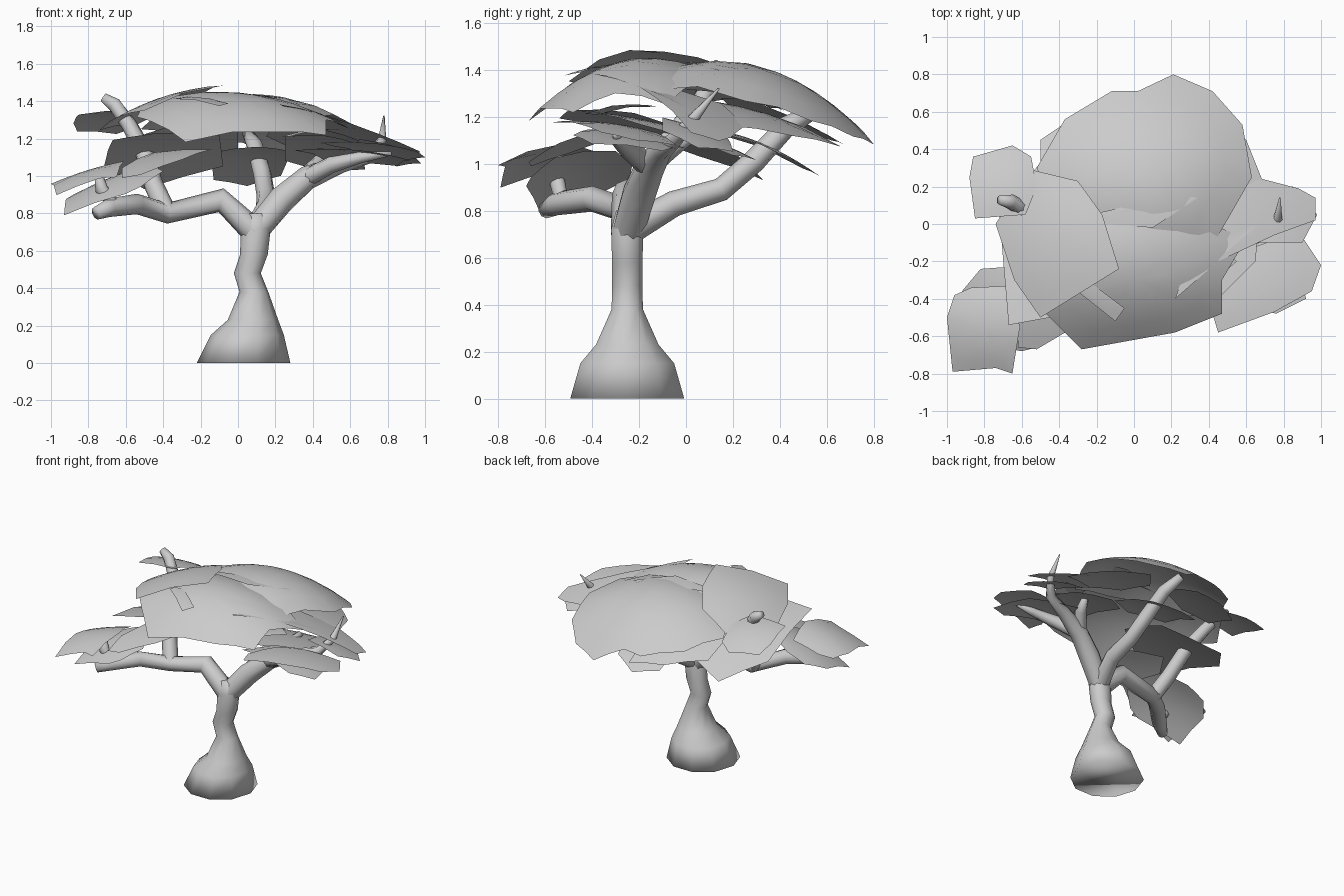
import bpy, bmesh, math
from mathutils import Vector

if "Cube" in bpy.data.objects:
    bpy.data.objects.remove(bpy.data.objects["Cube"])


def finish(name, bm):
    bmesh.ops.remove_doubles(bm, verts=bm.verts, dist=1e-5)
    me = bpy.data.meshes.new(name)
    bm.to_mesh(me)
    bm.free()
    for p in me.polygons:
        p.use_smooth = True
    ob = bpy.data.objects.new(name, me)
    bpy.context.collection.objects.link(ob)
    return ob


def bridge(bm, rings):
    for a, b in zip(rings, rings[1:]):
        n = len(a)
        for i in range(n):
            j = (i + 1) % n
            bm.faces.new((a[i], a[j], b[j], b[i]))


def limb(name, pts, sides=8):
    """Tapered tube through (x, y, z, radius) points, closed at the tip."""
    bm = bmesh.new()
    P = [Vector(p[:3]) for p in pts]
    rings = []
    for i, p in enumerate(P):
        t = P[min(i + 1, len(P) - 1)] - P[max(i - 1, 0)]
        q = t.to_track_quat('Z', 'Y')
        r = pts[i][3]
        rings.append([bm.verts.new(p + q @ Vector((r * math.cos(a), r * math.sin(a), 0)))
                      for a in (2 * math.pi * k / sides for k in range(sides))])
    bridge(bm, rings)
    bm.faces.new(rings[-1])
    return finish(name, bm)


def leaf_sheet(name, outline, peak, slope=(0, 0), bend=(0.5, 0.5), rings=4):
    """Open curved sheet: plan outline draped over a tilted dome about peak."""
    bm = bmesh.new()
    O = [Vector(p) for p in outline]
    if sum(a.x * b.y - a.y * b.x for a, b in zip(O, O[1:] + O[:1])) < 0:
        O.reverse()
    edge = []
    for a, b in zip(O, O[1:] + O[:1]):
        edge += [a, (a + b) / 2]
    c = sum(O, Vector((0, 0))) / len(O)

    def drape(p):
        dx, dy = p.x - peak[0], p.y - peak[1]
        z = peak[2] + slope[0] * dx + slope[1] * dy - bend[0] * dx * dx - bend[1] * dy * dy
        return bm.verts.new((p.x, p.y, z))

    loops = [[drape(c.lerp(p, k / rings)) for p in edge] for k in range(rings, 0, -1)]
    bridge(bm, loops)
    mid, last = drape(c), loops[-1]
    for i in range(len(last)):
        bm.faces.new((last[i], last[(i + 1) % len(last)], mid))
    return finish(name, bm)


# Trunk: flared, lopsided foot and narrow waist (x, z, half width x, half width y)
bm = bmesh.new()
rings = []
for x, z, rx, ry in [(.03, 0, .25, .255), (.05, .15, .195, .21), (.08, .23, .135, .14),
                     (.085, .38, .077, .07), (.05, .48, .072, .068), (.085, .58, .074, .068),
                     (.095, .72, .08, .072), (.1, .80, .06, .05)]:
    rings.append([bm.verts.new((x + rx * math.cos(a), -.25 + ry * math.sin(a), z))
                  for a in (2 * math.pi * k / 10 for k in range(10))])
bridge(bm, rings)
bm.faces.new(rings[-1])
bm.faces.new(rings[0][::-1])
finish("trunk", bm)

# Branches
limb("left_branch", [(.09, -.25, .70, .07), (-.09, -.25, .87, .065), (-.38, -.25, .80, .055),
                     (-.54, -.40, .85, .055), (-.69, -.55, .83, .05), (-.76, -.6, .80, .035)])
limb("left_twig", [(-.66, -.53, .84, .03), (-.73, -.55, .93, .035), (-.75, -.53, 1.03, .02)])
limb("left_rising_branch", [(-.38, -.26, .80, .055), (-.45, -.17, .95, .052), (-.5, -.05, 1.12, .05),
                            (-.58, .07, 1.27, .042), (-.66, .12, 1.38, .04), (-.72, .13, 1.42, .025)])
limb("right_branch", [(.09, -.25, .70, .07), (.23, -.2, .87, .075), (.37, -.15, .99, .065),
                      (.55, -.1, 1.06, .045), (.70, -.05, 1.10, .035), (.77, .03, 1.19, .025),
                      (.78, .14, 1.32, .004)])
limb("right_front_twig", [(.35, -.15, .98, .05), (.5, -.24, 1.06, .045), (.66, -.29, 1.10, .03),
                          (.82, -.3, 1.12, .012)])
limb("right_back_twig", [(.34, -.16, .98, .045), (.44, -.04, 1.08, .04), (.48, .06, 1.14, .02)])
limb("back_branch", [(.1, -.24, .72, .065), (.15, -.05, .83, .055), (.15, .15, .89, .05),
                     (.13, .29, 1.01, .05), (.09, .43, 1.16, .045), (.05, .56, 1.23, .03)])

# Crown: overlapping main sheets
leaf_sheet("front_crown", [(-.54, -.4), (-.46, -.49), (-.28, -.67), (.22, -.58), (.47, -.48), (.47, -.3),
                           (.6, -.08), (.3, .05), (-.3, .05), (-.48, -.1)],
           (-.05, -.15, 1.45), slope=(-.04, 0), bend=(.4, .95))
leaf_sheet("back_crown", [(-.52, .3), (-.37, .56), (-.12, .71), (.02, .71), (.21, .80), (.42, .71),
                          (.58, .53), (.63, .25), (.4, -.15), (.1, -.15), (-.4, 0)],
           (.06, .08, 1.435), slope=(0, .1), bend=(.5, .8))
leaf_sheet("left_crown", [(-.74, 0), (-.64, -.3), (-.5, -.5), (-.08, -.24), (-.17, .05),
                          (-.3, .23), (-.55, .29)],
           (-.2, -.12, 1.47), slope=(.15, -.06), bend=(.45, .4))
leaf_sheet("right_crown", [(.22, -.4), (.45, -.2), (.75, -.06), (.97, .02), (.97, .14), (.88, .19),
                           (.65, .25), (.4, .15)],
           (.4, 0, 1.30), slope=(-.2, -.25), bend=(.15, .3))

# Crown: lower layers hanging under the dome
leaf_sheet("left_under_layer", [(-.72, .05), (-.67, -.54), (-.45, -.5), (-.1, -.22), (-.08, .2), (-.5, .33)],
           (-.3, -.2, 1.19), slope=(.12, -.28), bend=(.1, .3))
leaf_sheet("back_under_layer", [(-.13, .5), (.05, .57), (.23, .48), (.3, .15), (.1, .05), (-.15, .15)],
           (.1, .1, 1.15), slope=(0, -.15), bend=(.3, .6))
leaf_sheet("back_right_under_layer", [(.15, .35), (.4, .66), (.6, .45), (.72, .15), (.4, 0), (.2, .1)],
           (.4, .1, 1.25), slope=(-.15, -.15), bend=(.3, .3))
leaf_sheet("back_left_under_layer", [(-.5, .45), (-.25, .62), (0, .68), (0, .3), (-.3, .15), (-.5, .2)],
           (-.2, .2, 1.28), slope=(.1, -.25), bend=(.3, .4))

# Right cluster: stacked sheets and narrow flaps
right = [(.42, -.48), (.45, -.58), (.75, -.47), (.95, -.36), (1, -.22), (.88, -.04), (.65, -.12), (.5, -.25)]
leaf_sheet("right_front_leaves", right, (.65, -.25, 1.16), slope=(-.05, -.18), bend=(.3, .4))
leaf_sheet("right_lower_leaves", [(.3, -.38), (.55, -.42), (.76, -.48), (.92, -.4), (.85, -.1), (.5, 0)],
           (.55, -.2, 1.12), slope=(-.05, -.2), bend=(.3, .4))
leaf_sheet("right_middle_leaves", [(.25, -.35), (.45, -.4), (.65, -.2), (.68, .2), (.45, .3), (.25, .15)],
           (.45, -.2, 1.19), slope=(-.05, -.2), bend=(.3, .3))
leaf_sheet("right_flap", [(.23, -.38), (.28, -.43), (.55, -.2), (.45, -.12)],
           (.45, -.2, 1.25), slope=(.05, -.05))
leaf_sheet("right_edge_leaves", [(.6, .18), (.65, -.1), (.9, -.1), (.98, .05), (.85, .2)],
           (.75, .05, 1.14), slope=(-.2, -.35))

# Left front cluster
leaf_sheet("left_tip_leaves", [(-1, -.5), (-.97, -.79), (-.74, -.77), (-.65, -.8), (-.61, -.55),
                               (-.66, -.33), (-.87, -.34), (-.96, -.38)],
           (-.7, -.52, 1.06), slope=(.25, 0), bend=(.3, 1))
leaf_sheet("left_lower_leaves", [(-.92, -.36), (-.93, -.62), (-.6, -.68), (-.52, -.66), (-.4, -.56),
                                 (-.5, -.3), (-.68, -.23), (-.82, -.24)],
           (-.6, -.42, 1.01), slope=(.35, .2), bend=(.3, .8))
leaf_sheet("left_inner_leaves", [(-.62, -.5), (-.62, -.66), (-.52, -.67), (-.3, -.54), (-.14, -.36), (-.45, -.22)],
           (-.4, -.4, 1.11), slope=(.15, .2), bend=(.2, .4))

# Upper left tuft
leaf_sheet("upper_left_leaves", [(-.85, .03), (-.88, .25), (-.86, .36), (-.65, .42), (-.55, .36),
                                 (-.52, .2), (-.58, .05)],
           (-.7, .12, 1.34), slope=(.05, -.15), bend=(.5, .8))

# Small loose leaves on top
leaf_sheet("top_leaf", [(-.34, -.33), (-.1, -.52), (-.05, -.45), (-.25, -.3)],
           (-.2, -.4, 1.41), slope=(0, .2))
leaf_sheet("top_back_leaf", [(-.37, .02), (-.1, .08), (.2, .16), (.34, .14), (.1, -.02)],
           (0, .05, 1.43), slope=(0, -.1), bend=(.2, .2))
